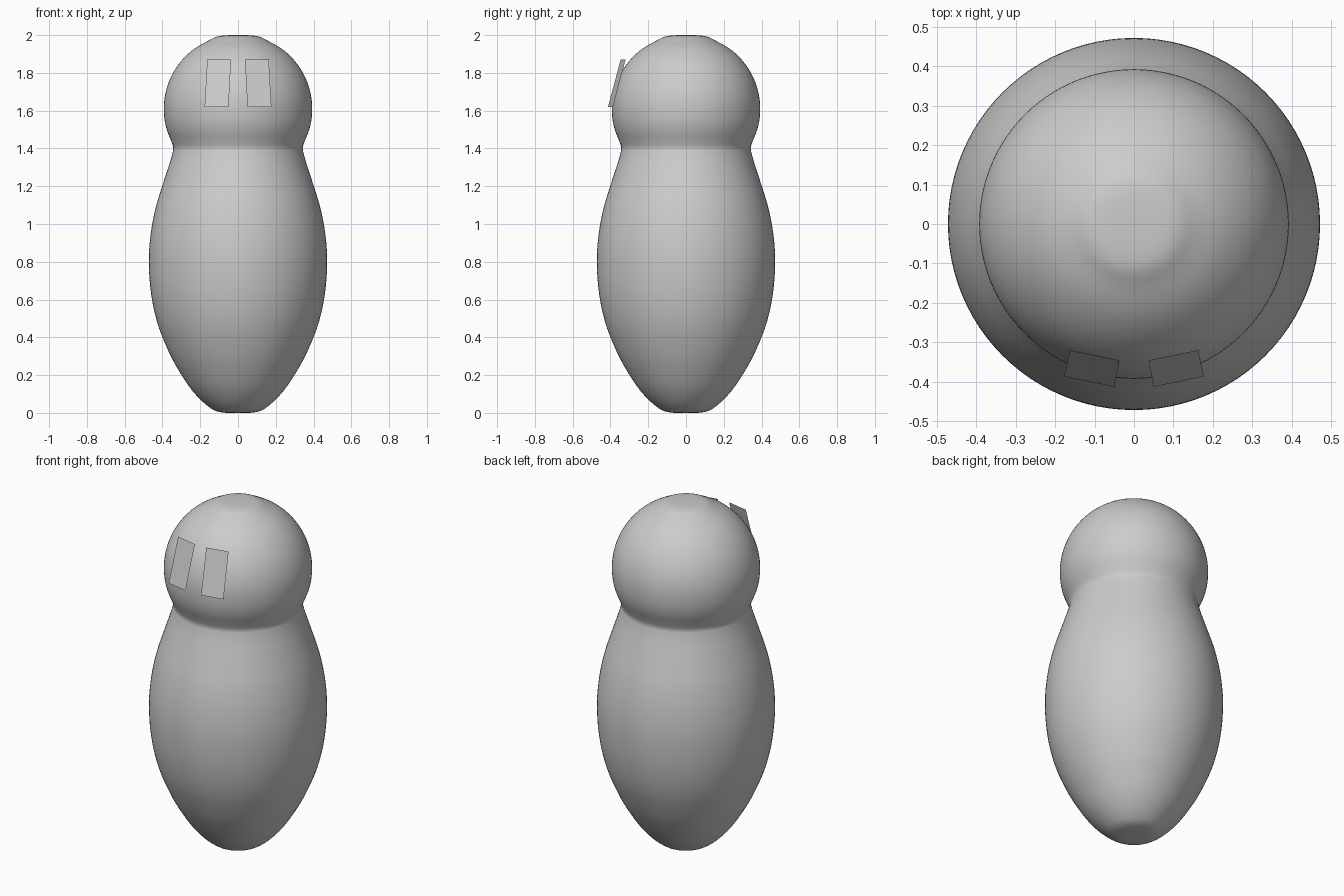
import bpy, bmesh, math
from mathutils import Vector

cube = bpy.data.objects.get("Cube")
if cube:
    bpy.data.objects.remove(cube, do_unlink=True)


def make_material(name, rgba):
    mat = bpy.data.materials.new(name)
    mat.use_nodes = True
    mat.diffuse_color = rgba
    mat.node_tree.nodes["Principled BSDF"].inputs["Base Color"].default_value = rgba
    return mat


grey = make_material("light grey", (0.6, 0.6, 0.6, 1))


def make_object(name, bm):
    mesh = bpy.data.meshes.new(name)
    bm.to_mesh(mesh)
    bm.free()
    mesh.materials.append(grey)
    obj = bpy.data.objects.new(name, mesh)
    bpy.context.collection.objects.link(obj)
    return obj


def smooth_path(points, steps=6):
    """Catmull-Rom curve through the profile points."""
    pts = [Vector(p) for p in points]
    # Mirrored end points keep both poles flat
    pts = [Vector((-pts[1].x, pts[1].y))] + pts + [Vector((-pts[-2].x, pts[-2].y))]
    path = []
    for a, b, c, d in zip(pts, pts[1:], pts[2:], pts[3:]):
        for i in range(steps):
            t = i / steps
            path.append(0.5 * (2 * b + (c - a) * t + (2 * a - 5 * b + 4 * c - d) * t * t
                               + (3 * b - a - 3 * c + d) * t ** 3))
    return path + [pts[-2]]


# Body and head: one turned profile of (radius, height)
profile = [(0, 0), (0.1, 0.005), (0.165, 0.04), (0.24, 0.115), (0.305, 0.21),
           (0.365, 0.32), (0.425, 0.47), (0.46, 0.63), (0.472, 0.8), (0.462, 0.95),
           (0.435, 1.09), (0.395, 1.22), (0.361, 1.325), (0.346, 1.38),
           (0.343, 1.405), (0.352, 1.435)]
head_z, head_r = 1.61, 0.393
for deg in (-16, -6, 6, 18, 30, 42, 54, 66):
    a = math.radians(deg)
    profile.append((head_r * math.cos(a), head_z + head_r * math.sin(a)))
profile += [(0.1, 1.995), (0, 2.0)]

bm = bmesh.new()
verts = [bm.verts.new((p.x, 0, p.y)) for p in smooth_path(profile)]
edges = [bm.edges.new(pair) for pair in zip(verts, verts[1:])]
bmesh.ops.spin(bm, geom=verts + edges, axis=(0, 0, 1), cent=(0, 0, 0),
               angle=2 * math.pi, steps=96)
bmesh.ops.remove_doubles(bm, verts=bm.verts, dist=0.0005)
bmesh.ops.recalc_face_normals(bm, faces=bm.faces)
for face in bm.faces:
    face.smooth = True
make_object("body_and_head", bm)

# Eyes: thin flat plates leaning back against the head
for name, side in (("left_eye", 1), ("right_eye", -1)):
    corners = [(0.05, -0.413, 1.62), (0.177, -0.387, 1.62),
               (0.163, -0.32, 1.87), (0.037, -0.346, 1.87)]
    bm = bmesh.new()
    face = bm.faces.new([bm.verts.new((x * side, y, z)) for x, y, z in corners])
    face.normal_update()
    if face.normal.y > 0:
        face.normal_flip()
    make_object(name, bm)
